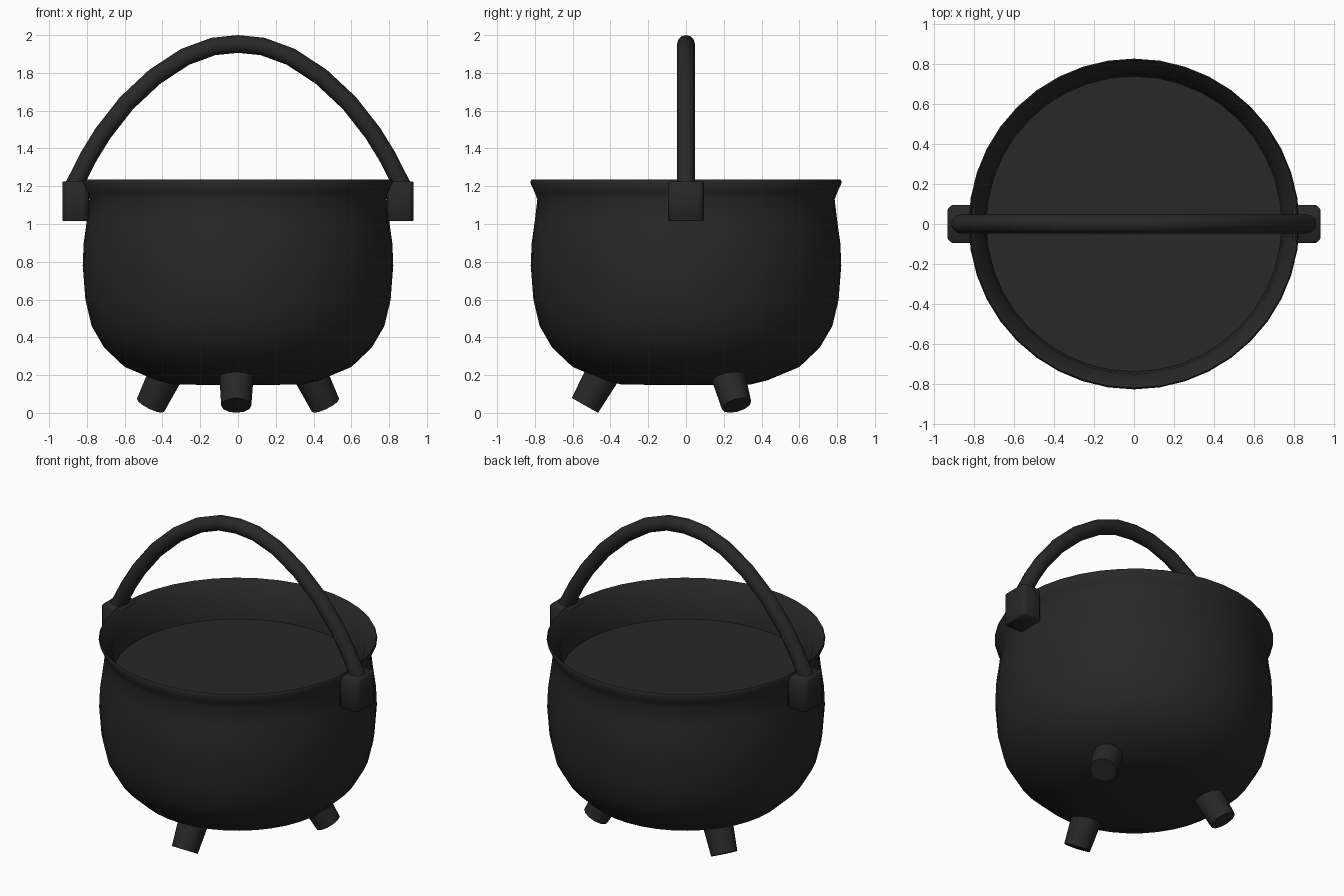
import bpy, bmesh, math
from mathutils import Vector, Matrix

if "Cube" in bpy.data.objects:
    bpy.data.objects.remove(bpy.data.objects["Cube"], do_unlink=True)

iron = bpy.data.materials.new("dark_iron")
iron.use_nodes = True
iron.diffuse_color = (0.021, 0.021, 0.021, 1)
bsdf = iron.node_tree.nodes["Principled BSDF"]
bsdf.inputs["Base Color"].default_value = iron.diffuse_color
bsdf.inputs["Roughness"].default_value = 0.8


def smooth(obj, angle):
    bpy.ops.object.select_all(action='DESELECT')
    obj.select_set(True)
    bpy.context.view_layer.objects.active = obj
    bpy.ops.object.shade_smooth_by_angle(angle=math.radians(angle))


def add_mesh(name, bm, angle=50):
    bmesh.ops.recalc_face_normals(bm, faces=bm.faces)
    mesh = bpy.data.meshes.new(name)
    bm.to_mesh(mesh)
    bm.free()
    mesh.materials.append(iron)
    obj = bpy.data.objects.new(name, mesh)
    bpy.context.collection.objects.link(obj)
    smooth(obj, angle)


def lathe(name, profile, angle, steps=40):
    bm = bmesh.new()
    verts = [bm.verts.new((r, 0, z)) for r, z in profile]
    edges = [bm.edges.new(pair) for pair in zip(verts, verts[1:])]
    bmesh.ops.spin(bm, geom=verts + edges, cent=(0, 0, 0), axis=(0, 0, 1),
                   angle=math.tau, steps=steps)
    bmesh.ops.remove_doubles(bm, verts=bm.verts, dist=0.0005)
    add_mesh(name, bm, angle)


def bevel(bm, edges, size):
    bmesh.ops.bevel(bm, geom=edges, offset=size, segments=1, affect='EDGES')


# Pot: rounded belly, narrow neck, thin flared lip and inner wall
lathe("pot", [(0, 0.147), (0.34, 0.15), (0.43, 0.172), (0.6, 0.243),
              (0.708, 0.345), (0.775, 0.46), (0.808, 0.6), (0.822, 0.78),
              (0.817, 0.9), (0.8, 1.02), (0.787, 1.13), (0.8, 1.165),
              (0.825, 1.22), (0.818, 1.235), (0.748, 1.15),
              (0.735, 0.97)], 100)

# Contents surface closing the pot
lathe("contents", [(0, 1.003), (0.737, 1.003)], 50)

# Three splayed legs with worn feet
for name, degrees in (("front_leg", -91), ("left_leg", 30), ("right_leg", 150)):
    a = math.radians(degrees)
    out = Vector((math.cos(a), math.sin(a), 0))
    foot = out * 0.535 + Vector((0, 0, 0.04))
    axis = Vector((0, 0, 0.87)) - out * 0.49
    turn = axis.to_track_quat('Z', 'Y').to_matrix().to_4x4()
    bm = bmesh.new()
    bmesh.ops.create_cone(bm, cap_ends=True, segments=12, radius1=0.08,
                          radius2=0.095, depth=0.26,
                          matrix=Matrix.Translation((0, 0, 0.13)))
    bmesh.ops.transform(bm, matrix=Matrix.Translation(foot) @ turn, verts=bm.verts)
    add_mesh(name, bm)

# Handle lugs with chamfered upright edges on both sides
for name, side in (("left_lug", 1), ("right_lug", -1)):
    bm = bmesh.new()
    bmesh.ops.create_cube(bm, size=1)
    bmesh.ops.scale(bm, vec=(0.14, 0.19, 0.21), verts=bm.verts)
    upright = [e for e in bm.edges if abs(e.verts[0].co.z - e.verts[1].co.z) > 0.1]
    bevel(bm, upright, 0.02)
    bevel(bm, bm.edges[:], 0.006)
    bmesh.ops.translate(bm, vec=(side * 0.86, 0, 1.12), verts=bm.verts)
    add_mesh(name, bm)

# Arched carrying handle
half = [(0.88, 1.18), (0.855, 1.23), (0.79, 1.358), (0.715, 1.48), (0.59, 1.64),
        (0.44, 1.78), (0.28, 1.885), (0.13, 1.94)]
path = half + [(0, 1.953)] + [(-x, z) for x, z in reversed(half)]
curve = bpy.data.curves.new("handle", 'CURVE')
curve.dimensions = '3D'
curve.bevel_depth = 0.047
curve.bevel_resolution = 4
curve.use_fill_caps = True
spline = curve.splines.new('POLY')
spline.points.add(len(path) - 1)
for point, (x, z) in zip(spline.points, path):
    point.co = (x, 0, z, 1)
curve.materials.append(iron)
handle = bpy.data.objects.new("handle", curve)
bpy.context.collection.objects.link(handle)
bpy.ops.object.select_all(action='DESELECT')
handle.select_set(True)
bpy.context.view_layer.objects.active = handle
bpy.ops.object.convert(target='MESH')
smooth(bpy.context.view_layer.objects.active, 60)
